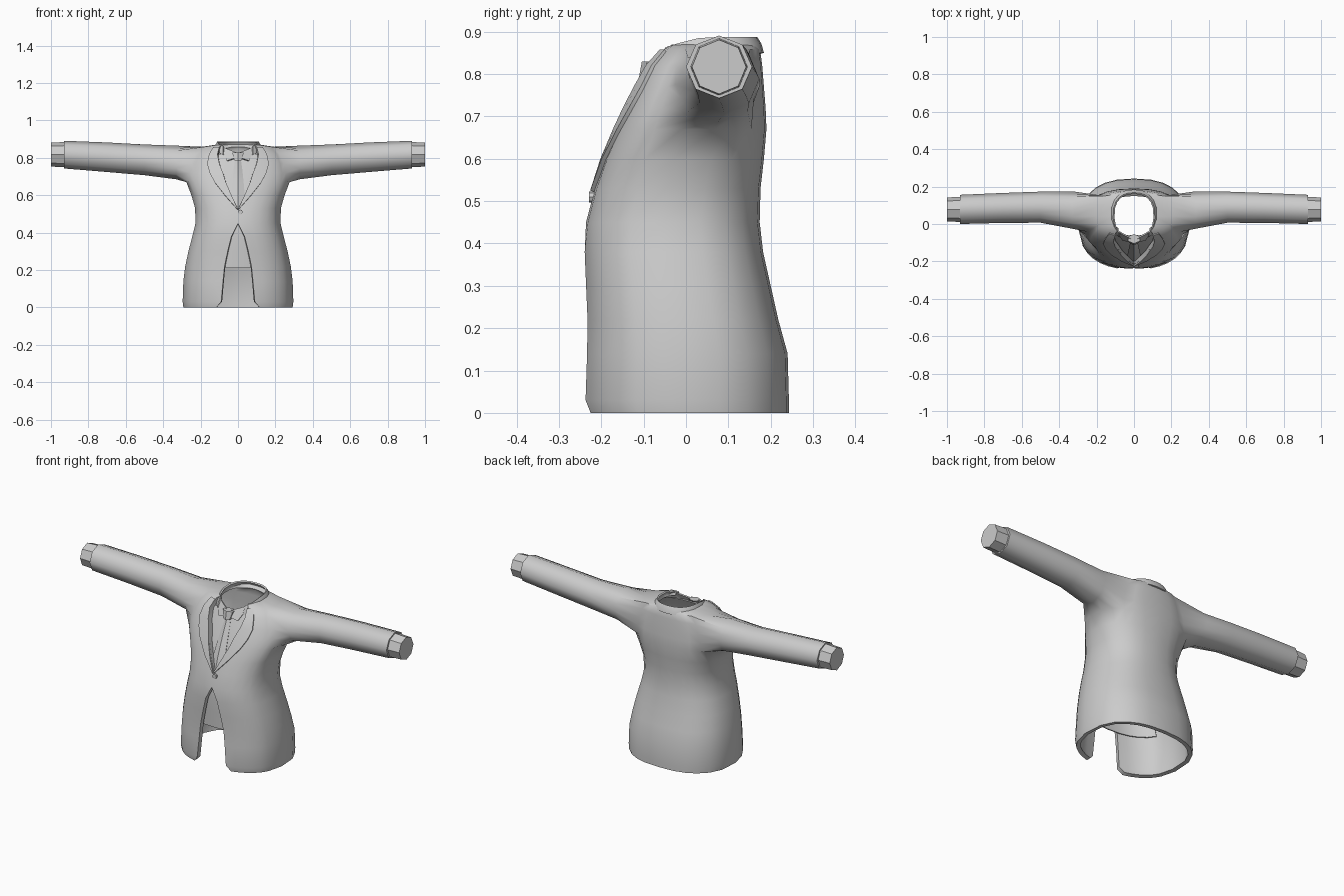
import bpy, bmesh, math
from mathutils import Vector

if "Cube" in bpy.data.objects:
    bpy.data.objects.remove(bpy.data.objects["Cube"])

grey = bpy.data.materials.new("plain_grey")
grey.use_nodes = True
grey.diffuse_color = (0.6, 0.6, 0.6, 1)
grey.node_tree.nodes["Principled BSDF"].inputs["Base Color"].default_value = (0.6, 0.6, 0.6, 1)

# Torso profile: height, half width, front y, back y, half gap at the front
TORSO = [
    (0, .293, -.236, .243, .115), (.03, .297, -.243, .243, .09),
    (.14, .293, -.238, .24, .08), (.22, .283, -.236, .218, .072),
    (.3, .266, -.238, .2, .055), (.38, .245, -.24, .182, .035),
    (.45, .228, -.236, .174, 0), (.53, .23, -.215, .176, 0),
    (.6, .25, -.193, .184, .035), (.67, .277, -.165, .19, .065),
    (.72, .277, -.143, .188, .08), (.77, .265, -.12, .184, .1),
    (.82, .24, -.095, .18, .11), (.858, .2, -.062, .175, .1),
    (.87, .118, -.058, .168, .085)]
# Column angles from front centre to back centre; the arm hole spans columns 5 to 9
ANGLES = [math.radians(a) for a in (0, 13, 26, 39, 52, 65, 85, 105, 123, 140, 153, 166, 180)]
HOLE_ROW, HOLE_COL = 9, 5
# Sleeve sections: x, centre y, centre z, radius in y, radius in z
SLEEVE = [(.33, .075, .775, .1, .09), (.5, .09, .789, .083, .082),
          (.7, .086, .803, .08, .079), (.93, .078, .817, .078, .074)]
ROUND = 2.4


def section(z):
    """Torso section interpolated at any height."""
    for a, b in zip(TORSO, TORSO[1:]):
        if z <= b[0]:
            t = (z - a[0]) / (b[0] - a[0])
            return [p + (q - p) * t for p, q in zip(a, b)]
    return TORSO[-1]


def point(z, hw, yf, yb, a):
    c, s = math.cos(a), max(0, math.sin(a))
    y = (yf + yb) / 2 - (yb - yf) / 2 * math.copysign(abs(c) ** (2 / ROUND), c)
    x = hw * s ** (2 / ROUND)
    return Vector((0 if x < 1e-4 else x, y, z))


def half_ring(z, hw, yf, yb, gap):
    start = math.asin((gap / hw) ** (ROUND / 2))
    limit = ANGLES[HOLE_COL]
    return [point(z, hw, yf, yb, start + a * (limit - start) / limit if a < limit else a)
            for a in ANGLES]


def front_y(x, z):
    _, hw, yf, yb, _ = section(z)
    k = (1 - min(.98, x / hw) ** ROUND) ** (1 / ROUND)
    return (yf + yb) / 2 - (yb - yf) / 2 * k


def add_grid(bm, rows, skip=lambda r, c: False):
    verts = [[bm.verts.new(p) for p in row] for row in rows]
    for r in range(len(rows) - 1):
        for c in range(len(rows[0]) - 1):
            if not skip(r, c):
                bm.faces.new((verts[r][c], verts[r][c + 1], verts[r + 1][c + 1], verts[r + 1][c]))
    return verts


def finish(name, bm, mirror=True, thickness=0, angle=32):
    """Turn the mesh into an object, mirror and thicken it, then shade it."""
    loose = [v for v in bm.verts if not v.link_faces]
    bmesh.ops.delete(bm, geom=loose, context='VERTS')
    mesh = bpy.data.meshes.new(name)
    bm.to_mesh(mesh)
    bm.free()
    obj = bpy.data.objects.new(name, mesh)
    bpy.context.collection.objects.link(obj)
    mesh.materials.append(grey)
    bpy.ops.object.select_all(action='DESELECT')
    obj.select_set(True)
    bpy.context.view_layer.objects.active = obj
    if mirror:
        obj.modifiers.new("mirror", 'MIRROR')
        bpy.ops.object.modifier_apply(modifier="mirror")
    if thickness:
        mod = obj.modifiers.new("cloth", 'SOLIDIFY')
        mod.thickness, mod.offset = thickness, -1
        bpy.ops.object.modifier_apply(modifier="cloth")
    bpy.ops.object.shade_smooth_by_angle(angle=math.radians(angle))
    return obj


# Coat body with the sleeves growing out of the arm holes
bm = bmesh.new()
in_hole = lambda r, c: 0 <= r - HOLE_ROW < 4 and 0 <= c - HOLE_COL < 4
grid = add_grid(bm, [half_ring(*row) for row in TORSO], in_hole)
path = ([(0, c) for c in (2, 3)] + [(r, 4) for r in range(4)] +
        [(4, c) for c in range(4, 0, -1)] + [(r, 0) for r in range(4, 0, -1)] + [(0, 0), (0, 1)])
loop = [grid[HOLE_ROW + r][HOLE_COL + c] for r, c in path]
for x, cy, cz, ry, rz in SLEEVE:
    ring = []
    for j in range(16):
        t = math.tau * j / 16
        flat = math.cos(math.pi / 8) if j % 2 else 1  # eight flat sides
        ring.append(bm.verts.new((x, cy + ry * flat * math.sin(t), cz - rz * flat * math.cos(t))))
    for j in range(16):
        k = (j + 1) % 16
        bm.faces.new((loop[j], loop[k], ring[k], ring[j]))
    loop = ring
bm.faces.new(loop)
finish("coat_body_and_sleeves", bm, thickness=.022, angle=48)

# Shirt cuffs
bm = bmesh.new()
cuff = bmesh.ops.create_cone(bm, cap_ends=True, segments=8, radius1=.068, radius2=.064, depth=.09)
for v in cuff["verts"]:
    v.co = Vector((.955 + v.co.z, .078 + v.co.x, .817 + v.co.y))
bmesh.ops.recalc_face_normals(bm, faces=bm.faces)
finish("shirt_cuffs", bm)

# Shirt front, seen in the neckline and below the closed coat
bm = bmesh.new()
rows = []
for z in (.21, .3, .38, .45, .53, .6, .67, .72, .77, .82):
    _, hw, yf, yb, _ = section(z)
    rows.append([point(z, hw - .03, yf + .03, yb - .03, a) for a in ANGLES[:6]])
add_grid(bm, rows)
finish("shirt_front", bm, thickness=.006)

# Lapels
bm = bmesh.new()
rows = []
for z, outer in ((.525, .004), (.6, .07), (.67, .125), (.72, .152), (.77, .165), (.82, .155), (.858, .132)):
    inner = section(z)[4]
    xs = [inner + (outer - inner) * t for t in (0, .5, 1)]
    rows.append([Vector((x, front_y(x, z) - .01, z)) for x in xs])
add_grid(bm, rows)
finish("lapels", bm, thickness=.014)

# Standing collar, dropping towards the front
bm = bmesh.new()
rows = []
for z, grow in ((.85, .016), (.872, .01), (.888, 0)):
    ring = half_ring(z, .112 + grow, -.075 - grow, .168 + grow, .08)
    for p in ring:
        p.z -= .5 * max(0, .05 - p.y) ** 1.3
    rows.append(ring)
add_grid(bm, rows)
finish("collar", bm, thickness=.009)

# Shirt collar points either side of the tie
bm = bmesh.new()
add_grid(bm, [[Vector((.012, -.098, .80)), Vector((.06, -.09, .785))],
              [Vector((.012, -.082, .83)), Vector((.1, -.035, .865))]])
finish("shirt_collar", bm, thickness=.008)

# Tie blade and knot
bm = bmesh.new()
rows = []
for z, half in ((.54, .03), (.6, .036), (.67, .03), (.73, .024), (.8, .014)):
    y = front_y(0, z) + .02
    rows.append([Vector((0, y - .008, z)), Vector((half, y + .004, z))])
add_grid(bm, rows)
finish("tie_blade", bm, thickness=.006)
bm = bmesh.new()
bmesh.ops.create_cone(bm, cap_ends=True, segments=6, radius1=.022, radius2=.036, depth=.045)
for v in bm.verts:
    v.co = Vector((v.co.x, -.088 + v.co.y * .7 + v.co.z * .4, .807 + v.co.z))
finish("tie_knot", bm, mirror=False)

# Button
bm = bmesh.new()
bmesh.ops.create_cone(bm, cap_ends=True, segments=8, radius1=.013, radius2=.013, depth=.016)
for v in bm.verts:
    v.co = Vector((.012 + v.co.x, -.221 - v.co.z, .51 + v.co.y))
bmesh.ops.recalc_face_normals(bm, faces=bm.faces)
finish("button", bm, mirror=False)
